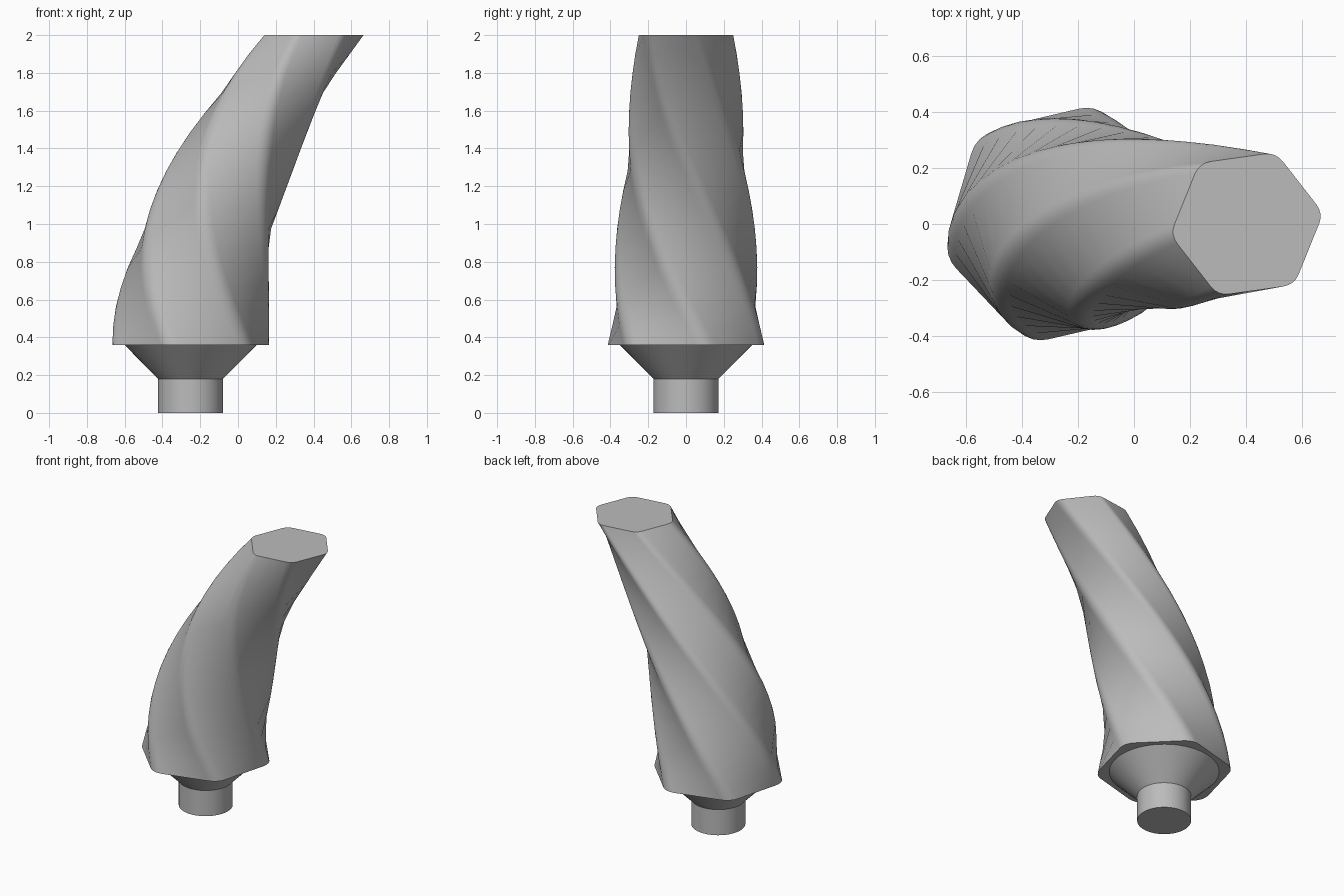
import bpy, bmesh
from math import radians, cos, sin, pi
from mathutils import Vector

cube = bpy.data.objects.get("Cube")
if cube:
    bpy.data.objects.remove(cube, do_unlink=True)

grey = bpy.data.materials.new("light_grey")
grey.use_nodes = True
grey.diffuse_color = (0.5, 0.5, 0.5, 1)
grey.node_tree.nodes["Principled BSDF"].inputs["Base Color"].default_value = (0.5, 0.5, 0.5, 1)

BASE_X, TOP_X = -0.251, 0.402
BASE_Z, TOP_Z = 0.36, 2.0
START, TWIST = radians(15), radians(-127)
TOP_SCALE = 0.623
SLICES, ARC = 16, 4
CORNER_RADIUS, CORNER_CENTRE = 0.11, 0.315


def rounded_hexagon():
    """Cross-section points, counter-clockwise, six filleted corners."""
    points = []
    for k in range(6):
        a = START + k * pi / 3
        for i in range(ARC + 1):
            b = a + (i / ARC - 0.5) * pi / 3
            points.append(Vector((CORNER_CENTRE * cos(a) + CORNER_RADIUS * cos(b),
                                  CORNER_CENTRE * sin(a) + CORNER_RADIUS * sin(b))))
    return points


def finish(bm, name):
    mesh = bpy.data.meshes.new(name)
    bm.to_mesh(mesh)
    bm.free()
    mesh.materials.append(grey)
    obj = bpy.data.objects.new(name, mesh)
    bpy.context.collection.objects.link(obj)
    return obj


# Twisted, tapering body that leans along a parabola
bm = bmesh.new()
section = rounded_hexagon()
count = len(section)
rings = []
for i in range(SLICES + 1):
    t = i / SLICES
    scale = 1 + (TOP_SCALE - 1) * t
    turn, x = TWIST * t, BASE_X + (TOP_X - BASE_X) * t * t
    z = BASE_Z + (TOP_Z - BASE_Z) * t
    ring = []
    for p in section:
        px = (p.x * cos(turn) - p.y * sin(turn)) * scale
        py = (p.x * sin(turn) + p.y * cos(turn)) * scale
        ring.append(bm.verts.new((x + px, py, z)))
    rings.append(ring)

# Sides are triangulated along the twist
diagonals = []
for low, high in zip(rings, rings[1:]):
    for j in range(count):
        n = (j + 1) % count
        bm.faces.new((low[j], low[n], high[n]))
        bm.faces.new((low[j], high[n], high[j]))
        if j % (ARC + 1) == ARC:
            diagonals.append(bm.edges.get((low[j], high[n])))
for face in bm.faces:
    face.smooth = True
caps = [bm.faces.new(list(reversed(rings[0]))), bm.faces.new(rings[-1])]

# Crisp edges around the caps and on the strongly folded diagonals
for cap in caps:
    for edge in cap.edges:
        edge.smooth = False
for edge in diagonals:
    edge.smooth = edge.calc_face_angle() < radians(20)
finish(bm, "twisted_body")


# Round shank and flared collar under the body
def round_part(name, r1, r2, z1, z2):
    bpy.ops.mesh.primitive_cone_add(vertices=64, radius1=r1, radius2=r2, depth=z2 - z1,
                                    location=(BASE_X, 0, (z1 + z2) / 2))
    obj = bpy.context.object
    obj.name = name
    obj.data.materials.append(grey)
    bpy.ops.object.shade_smooth_by_angle(angle=radians(30))


round_part("shank", 0.172, 0.172, 0, 0.18)
round_part("collar", 0.172, 0.35, 0.18, BASE_Z)
